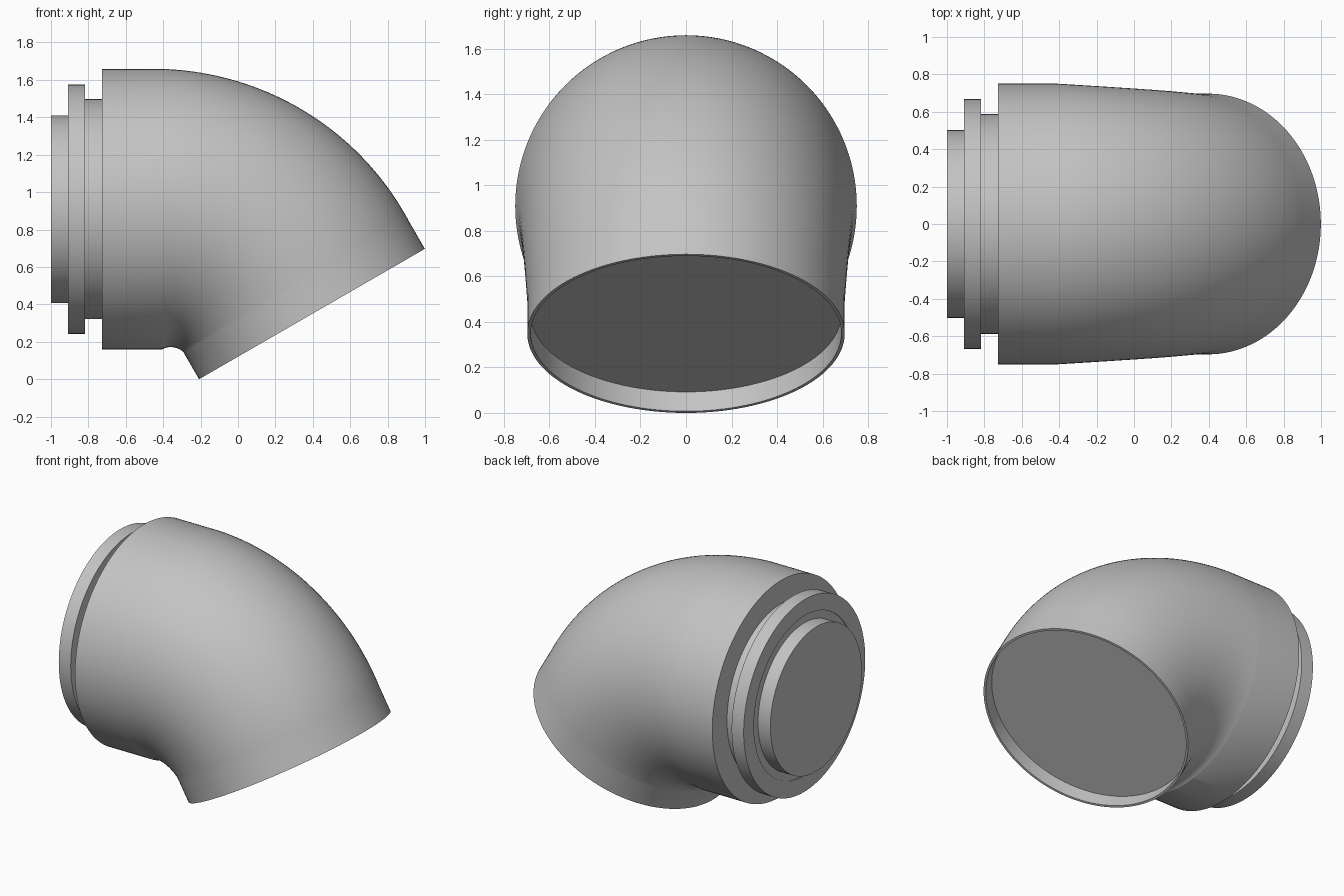
import bpy
import bmesh
import math
from mathutils import Vector

cube = bpy.data.objects.get("Cube")
if cube:
    bpy.data.objects.remove(cube, do_unlink=True)

SEGMENTS = 128
AXIS_Z = 0.9085          # height of the inlet axis
BEND_X = -0.405          # where the bend begins
BEND_R = 0.826           # radius of the bend's centre line
BEND = math.radians(60)
R_IN, R_OUT = 0.75, 0.697

grey = bpy.data.materials.new("plain grey")
grey.use_nodes = True
colour = (0.55, 0.55, 0.55, 1)
grey.diffuse_color = colour
grey.node_tree.nodes["Principled BSDF"].inputs["Base Color"].default_value = colour


def loft(name, sections):
    """Skin circles given as (x, z, downward tilt, radius) and cap both ends."""
    bm = bmesh.new()
    rings = []
    for x, z, tilt, radius in sections:
        across = Vector((math.sin(tilt), 0, math.cos(tilt)))
        ring = []
        for i in range(SEGMENTS):
            a = math.tau * i / SEGMENTS
            side = Vector((0, math.sin(a), 0))
            ring.append(bm.verts.new(Vector((x, 0, z)) + radius * (across * math.cos(a) + side)))
        rings.append(ring)
    for a, b in zip(rings, rings[1:]):
        for i in range(SEGMENTS):
            j = (i + 1) % SEGMENTS
            bm.faces.new((a[i], a[j], b[j], b[i]))
    bm.faces.new(rings[0])
    bm.faces.new(rings[-1])
    bmesh.ops.recalc_face_normals(bm, faces=bm.faces)
    mesh = bpy.data.meshes.new(name)
    bm.to_mesh(mesh)
    bm.free()
    mesh.materials.append(grey)
    obj = bpy.data.objects.new(name, mesh)
    bpy.context.collection.objects.link(obj)
    bpy.ops.object.select_all(action='DESELECT')
    obj.select_set(True)
    bpy.context.view_layer.objects.active = obj
    bpy.ops.object.shade_smooth_by_angle(angle=math.radians(30))
    return obj


# Elbow: straight inlet, tapering bend, short straight outlet
sections = [(-0.727, AXIS_Z, 0, R_IN)]
STEPS = 40
for i in range(STEPS + 1):
    t = i / STEPS
    a = BEND * t
    sections.append((BEND_X + BEND_R * math.sin(a),
                     AXIS_Z - BEND_R * (1 - math.cos(a)),
                     a, R_IN + (R_OUT - R_IN) * t))
bend_x, bend_z = sections[-1][:2]


def outlet(distance, radius):
    return (bend_x + distance * math.cos(BEND), bend_z - distance * math.sin(BEND), BEND, radius)


# Outlet rim with a thin lip and a recessed closing disc
sections += [outlet(0.17, R_OUT), outlet(0.17, 0.682), outlet(0.072, 0.682)]
loft("elbow_body", sections)

# Stepped connecting collar, with a shallow recess around the spigot
collar = [(-1.0, 0.502), (-0.905, 0.502), (-0.905, 0.555), (-0.91, 0.555),
          (-0.91, 0.667), (-0.818, 0.667), (-0.818, 0.588), (-0.727, 0.588)]
loft("inlet_collar", [(x, AXIS_Z, 0, r) for x, r in collar])
